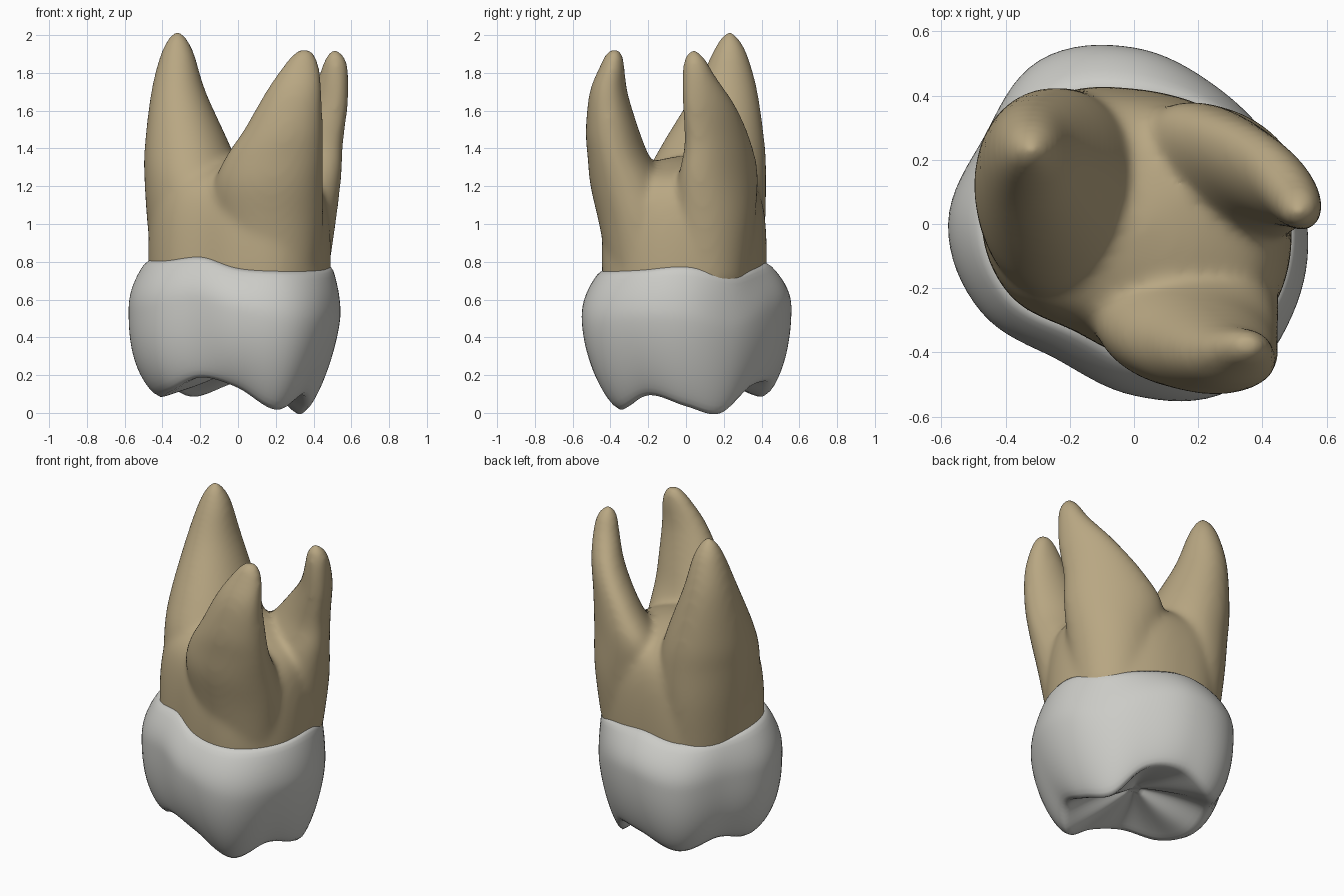
import bpy, bmesh
from math import sin, cos, pi

if "Cube" in bpy.data.objects:
    bpy.data.objects.remove(bpy.data.objects["Cube"], do_unlink=True)


def material(name, rgb):
    m = bpy.data.materials.new(name)
    m.use_nodes = True
    m.diffuse_color = (*rgb, 1)
    m.node_tree.nodes["Principled BSDF"].inputs["Base Color"].default_value = (*rgb, 1)
    return m


enamel = material("enamel white", (0.60, 0.60, 0.57))
dentine = material("dentine tan", (0.48, 0.385, 0.225))


def catmull(a, b, c, d, t):
    return b + 0.5 * t * (c - a + t * (2 * a - 5 * b + 4 * c - d + t * (3 * (b - c) + d - a)))


def polar(table, angle):
    """Smooth closed interpolation of values spaced evenly around the tooth."""
    n = len(table)
    f = angle / (2 * pi) * n
    i = int(f)
    return catmull(*(table[(i + k) % n] for k in (-1, 0, 1, 2)), f - i)


def along(rows, steps):
    """Smooth interpolation of cross-section rows along a root."""
    out = []
    for i in range(len(rows) - 1):
        four = [rows[max(0, min(len(rows) - 1, i + k))] for k in (-1, 0, 1, 2)]
        for s in range(steps):
            out.append([catmull(*v, s / steps) for v in zip(*four)])
    return out + [rows[-1]]


def loft(bm, rings):
    """Skin closed rings of points and cap both ends."""
    loops = [[bm.verts.new(p) for p in ring] for ring in rings]
    n = len(loops[0])
    for lo, hi in zip(loops, loops[1:]):
        for j in range(n):
            k = (j + 1) % n
            bm.faces.new((lo[j], lo[k], hi[k], hi[j]))
    bm.faces.new(loops[0][::-1])
    bm.faces.new(loops[-1])


def finish(bm, name, mat):
    bmesh.ops.recalc_face_normals(bm, faces=bm.faces)
    me = bpy.data.meshes.new(name)
    bm.to_mesh(me)
    bm.free()
    me.materials.append(mat)
    me.shade_smooth()
    ob = bpy.data.objects.new(name, me)
    bpy.context.collection.objects.link(ob)
    return ob


# Outlines every 30 degrees, starting at +x
NECK = (.495, .48, .43, .425, .47, .48, .48, .45, .385, .425, .50, .51)
BULGE = (.54, .50, .50, .55, .59, .54, .58, .55, .485, .535, .60, .57)
RIM = (.37, .36, .40, .44, .46, .43, .41, .41, .40, .38, .40, .39)
RIM_Z = (.04, .00, .15, .17, .09, .15, .09, .12, .195, .14, .02, .10)
NECK_Z = (.78, .735, .77, .80, .77, .78, .81, .81, .83, .77, .755, .76)
SEG = 96
ANGLES = [2 * pi * j / SEG for j in range(SEG)]

# Crown: bulging wall, cusped rim, then a sunken chewing surface
FOSSA = 0.24
WALL, BITE = 28, 14


def wall_point(a, u):
    neck, bulge, rim = (polar(t, a) for t in (NECK, BULGE, RIM))
    if u < 0.35:
        r = neck + (bulge - neck) * sin(u / 0.35 * pi / 2) ** 0.85
    else:
        q = (u - 0.35) / 0.65
        r = rim + (bulge - rim) * max(0, 1 - q ** (2 - 0.6 * cos(a))) ** 0.75
    top, low = polar(NECK_Z, a), polar(RIM_Z, a) - 0.012
    return r * cos(a), r * sin(a), top + (low - top) * u


def bite_point(a, v):
    r = polar(RIM, a) * (1 - v)
    low = polar(RIM_Z, a) - 0.012
    groove = 0.015 * sin(pi * v) * cos(4 * a - 0.6)
    return r * cos(a), r * sin(a), low + (FOSSA - low) * v ** 0.9 - groove


bm = bmesh.new()
lid = [[.9 * polar(NECK, a) * cos(a), .9 * polar(NECK, a) * sin(a), polar(NECK_Z, a) - .01]
       for a in ANGLES]
rings = [lid]
rings += [[wall_point(a, i / WALL) for a in ANGLES] for i in range(WALL + 1)]
rings += [[bite_point(a, i / BITE) for a in ANGLES] for i in range(1, BITE)]
loft(bm, rings)
crown = finish(bm, "crown", enamel)
soft = crown.modifiers.new("soften", 'SMOOTH')
soft.factor, soft.iterations = 0.5, 3

# Roots: rows of height, centre x, centre y, half length, half width, turn
ROOTS = [
    # tall broad root
    [(.70, -.21, .08, .24, .31, 0), (1.0, -.225, .085, .255, .335, 0),
     (1.22, -.235, .10, .26, .325, 0), (1.4, -.265, .14, .23, .28, 0),
     (1.7, -.315, .21, .145, .17, 0), (1.9, -.32, .23, .09, .095, 0),
     (1.99, -.32, .23, .045, .045, 0), (2.025, -.32, .23, .01, .01, 0)],
    # front root, a wide blade
    [(.70, .18, -.20, .24, .20, -.1), (1.0, .16, -.235, .29, .225, -.1),
     (1.2, .16, -.30, .29, .205, -.1), (1.35, .19, -.355, .26, .165, -.1),
     (1.5, .24, -.39, .21, .14, -.1), (1.7, .295, -.41, .15, .10, -.1),
     (1.84, .335, -.39, .095, .065, 0), (1.91, .35, -.38, .05, .04, 0),
     (1.93, .35, -.38, .01, .01, 0)],
    # back root, hooked at its tip
    [(.70, .26, .12, .22, .20, -.6), (1.0, .27, .14, .26, .21, -.55),
     (1.25, .295, .17, .285, .165, -.6), (1.42, .36, .17, .235, .125, -.7),
     (1.62, .455, .125, .165, .095, -.9), (1.78, .505, .07, .095, .075, -1),
     (1.88, .515, .045, .055, .055, -1), (1.93, .51, .04, .01, .01, -1)],
]

bm = bmesh.new()
for rows in ROOTS:
    loft(bm, [[(x + a * cos(t) * cos(w) - b * sin(t) * sin(w),
                y + a * cos(t) * sin(w) + b * sin(t) * cos(w), z) for t in ANGLES[::2]]
              for z, x, y, a, b, w in along(rows, 6)])

# Shared trunk rising out of the crown, domed between the roots
TRUNK = [(.55, .96), (.75, .99), (.95, .985), (1.1, .945), (1.2, .86),
         (1.27, .7), (1.33, .4), (1.36, .1)]
loft(bm, [[(s * polar(NECK, a) * cos(a), s * polar(NECK, a) * sin(a), z) for a in ANGLES]
          for z, s in along(TRUNK, 3)])

roots = finish(bm, "roots", dentine)
fuse = roots.modifiers.new("fuse", 'REMESH')
fuse.mode, fuse.voxel_size, fuse.use_smooth_shade = 'VOXEL', 0.016, True
soft = roots.modifiers.new("soften", 'SMOOTH')
soft.factor, soft.iterations = 0.5, 26
